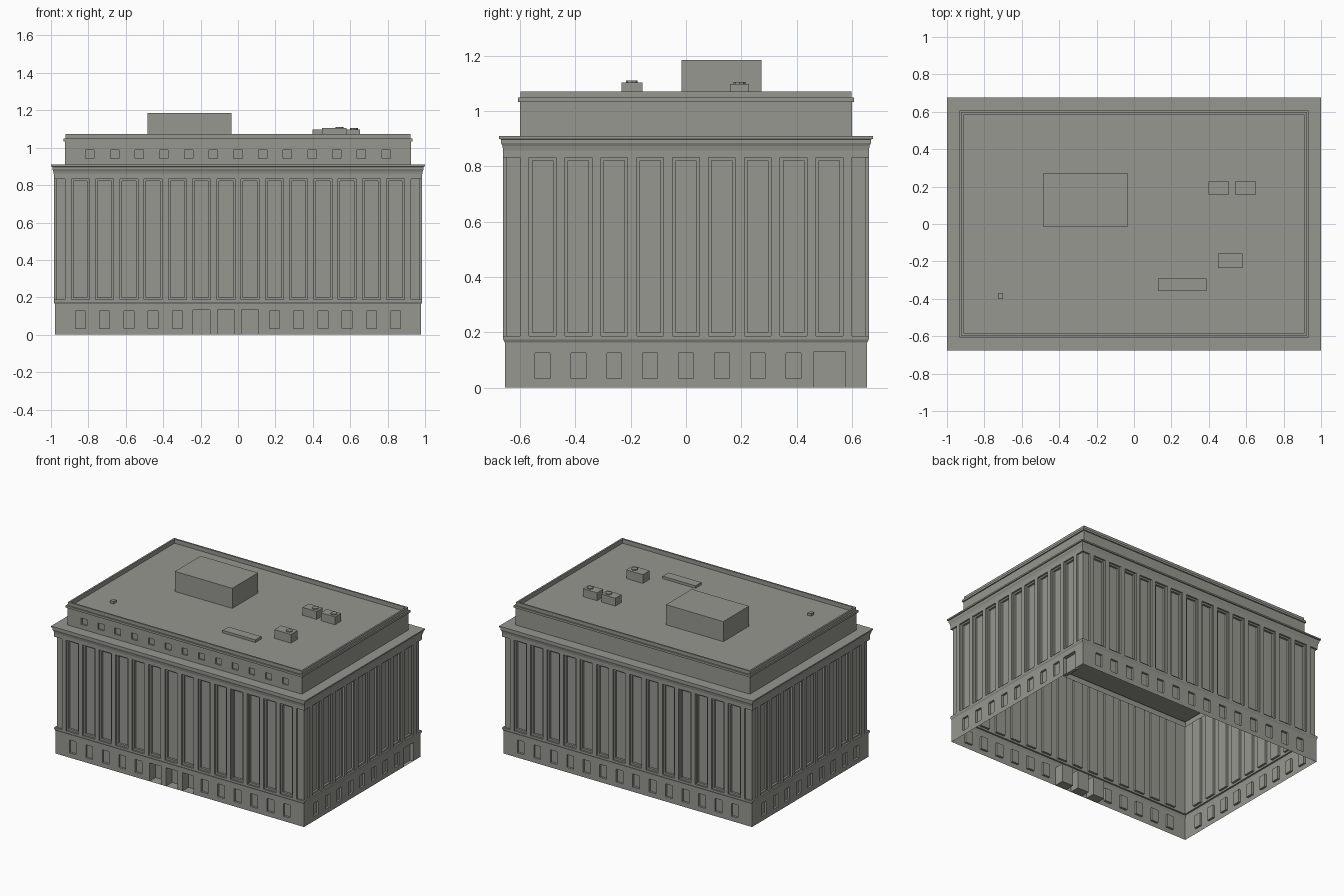
import bpy, bmesh, math
from mathutils import Matrix, Vector

cube = bpy.data.objects.get("Cube")
if cube:
    bpy.data.objects.remove(cube, do_unlink=True)

stone = bpy.data.materials.new("grey_stone")
STONE = (0.31, 0.31, 0.28, 1)
stone.diffuse_color = STONE
stone.use_nodes = True
stone.node_tree.nodes["Principled BSDF"].inputs["Base Color"].default_value = STONE

DEPTH_DIFF = 0.324       # half length minus half depth of every storey
STEP = 0.1297            # bay spacing
BASE, WALL, PIER, ATTIC = 0.979, 0.973, 0.985, 0.924
BAND, BASE_TOP, SHAFT_TOP, CORNICE_TOP = 0.163, 0.187, 0.833, 0.91
# side name: (angle, is long side, number of bays)
SIDES = {"front": (0, True, 14), "left": (90, False, 9),
         "back": (180, True, 14), "right": (-90, False, 9)}


def finish(name, bm):
    mesh = bpy.data.meshes.new(name)
    bm.to_mesh(mesh)
    bm.free()
    mesh.materials.append(stone)
    obj = bpy.data.objects.new(name, mesh)
    bpy.context.collection.objects.link(obj)
    return obj


def add_box(bm, x0, x1, y0, y1, z0, z1):
    size = Matrix.Diagonal((x1 - x0, y1 - y0, z1 - z0, 1))
    mid = Matrix.Translation(((x0 + x1) / 2, (y0 + y1) / 2, (z0 + z1) / 2))
    bmesh.ops.create_cube(bm, size=1, matrix=mid @ size)


def box(name, *bounds):
    bm = bmesh.new()
    add_box(bm, *bounds)
    return finish(name, bm)


def loft(name, profile, cap=False):
    """Rectangular rings through (half length, z) points."""
    bm = bmesh.new()
    rings = []
    for hx, z in profile:
        hy = hx - DEPTH_DIFF
        rings.append([bm.verts.new((sx * hx, sy * hy, z))
                      for sx, sy in ((-1, -1), (1, -1), (1, 1), (-1, 1))])
    for a, b in zip(rings, rings[1:]):
        for i in range(4):
            j = (i + 1) % 4
            bm.faces.new((a[i], a[j], b[j], b[i]))
    if cap:
        bm.faces.new(rings[-1])
    return finish(name, bm)


def turn(bm, angle):
    bmesh.ops.rotate(bm, verts=bm.verts, cent=(0, 0, 0),
                     matrix=Matrix.Rotation(math.radians(angle), 3, 'Z'))


def wall(name, side, half, z0, z1, openings):
    """Wall sheet with recesses given as (u0, u1, low, high, depth)."""
    angle, is_long, _ = SIDES[side]
    hu = half if is_long else half - DEPTH_DIFF
    out = half - DEPTH_DIFF if is_long else half
    us = sorted({-hu, hu} | {u for o in openings for u in o[:2]})
    zs = sorted({z0, z1} | {z for o in openings for z in o[2:4]})
    bm = bmesh.new()
    grid = [[bm.verts.new((u, -out, z)) for z in zs] for u in us]
    for i in range(len(us) - 1):
        for k in range(len(zs) - 1):
            bm.faces.new((grid[i][k], grid[i + 1][k], grid[i + 1][k + 1], grid[i][k + 1]))
    for u0, u1, low, high, depth in openings:
        inside = []
        for f in bm.faces:
            c = f.calc_center_median()
            if u0 < c.x < u1 and low < c.z < high and abs(c.y + out) < 1e-5:
                inside.append(f)
        new = bmesh.ops.extrude_face_region(bm, geom=inside)["geom"]
        moved = [v for v in new if isinstance(v, bmesh.types.BMVert)]
        bmesh.ops.translate(bm, verts=moved, vec=Vector((0, depth, 0)))
        bmesh.ops.delete(bm, geom=[f for f in inside if f.is_valid], context='FACES_ONLY')
    turn(bm, angle)
    return finish(name, bm)


def centres(count, step=STEP):
    return [(i - (count - 1) / 2) * step for i in range(count)]


def opening(u, width, low, high, depth):
    return (u - width / 2, u + width / 2, low, high, depth)


for side, (angle, is_long, bays) in SIDES.items():
    # ground storey with windows and doors
    holes = []
    for i, u in enumerate(centres(bays)):
        if side == "front" and i in (5, 6, 7):
            holes.append(opening(u, 0.09, 0, 0.131, 0.07))
        elif side == "left" and i == bays - 1:
            holes.append(opening(u, 0.113, 0, 0.131, 0.025))
        else:
            holes.append(opening(u, 0.054, 0.034, 0.126, 0.015))
    wall(side + "_base_wall", side, BASE, 0, BAND, holes)

    # tall recessed bays
    holes = [opening(u, 0.074, 0.2, 0.822, 0.015) for u in centres(bays)]
    wall(side + "_shaft_wall", side, WALL, BASE_TOP, SHAFT_TOP, holes)

    # pilasters between the bays
    shift = DEPTH_DIFF if is_long else 0
    bm = bmesh.new()
    for u in centres(bays + 1):
        add_box(bm, u - 0.0165, u + 0.0165, shift - PIER, shift - WALL, BASE_TOP, SHAFT_TOP)
    turn(bm, angle)
    finish(side + "_pilasters", bm)

    # attic storey
    holes = []
    if side == "front":
        holes = [opening(u, 0.046, 0.943, 0.988, 0.012) for u in centres(13, 0.132)]
    wall(side + "_attic_wall", side, ATTIC, CORNICE_TOP, 1.034, holes)

# band course, ceiling and cornices
loft("base_band", [(BASE, BAND), (PIER, BAND + 0.012), (PIER, BASE_TOP), (WALL, BASE_TOP)])
loft("ceiling", [(WALL, 0.868)], cap=True)
loft("main_cornice", [(WALL, SHAFT_TOP), (PIER, SHAFT_TOP), (PIER, 0.858), (0.988, 0.874),
                      (0.993, 0.885), (0.993, 0.898), (1, 0.9), (1, CORNICE_TOP),
                      (ATTIC, CORNICE_TOP)])
loft("parapet_and_roof", [(ATTIC, 1.034), (0.932, 1.034), (0.932, 1.049), (0.922, 1.049),
                          (0.922, 1.072), (0.91, 1.072), (0.91, 1.042)], cap=True)

# rooftop structures
ROOF = 1.042
box("penthouse", -0.485, -0.034, -0.016, 0.273, ROOF, 1.185)
box("flat_vent", 0.129, 0.387, -0.357, -0.291, ROOF, 1.06)
box("small_vent", -0.727, -0.7, -0.402, -0.37, ROOF, 1.06)
UNITS = [(0.397, 0.508, 0.159, 0.228, 1.098, 0.473), (0.541, 0.653, 0.159, 0.228, 1.098, 0.62),
         (0.45, 0.581, -0.234, -0.158, 1.104, 0.542)]
for n, (x0, x1, y0, y1, top, fan_x) in enumerate(UNITS, 1):
    box(f"roof_unit_{n}", x0, x1, y0, y1, ROOF, top)
    bm = bmesh.new()
    bmesh.ops.create_cone(bm, cap_ends=True, segments=8, radius1=0.021, radius2=0.021, depth=0.007,
                          matrix=Matrix.Translation((fan_x, (y0 + y1) / 2, top + 0.0035)))
    finish(f"roof_fan_{n}", bm)
